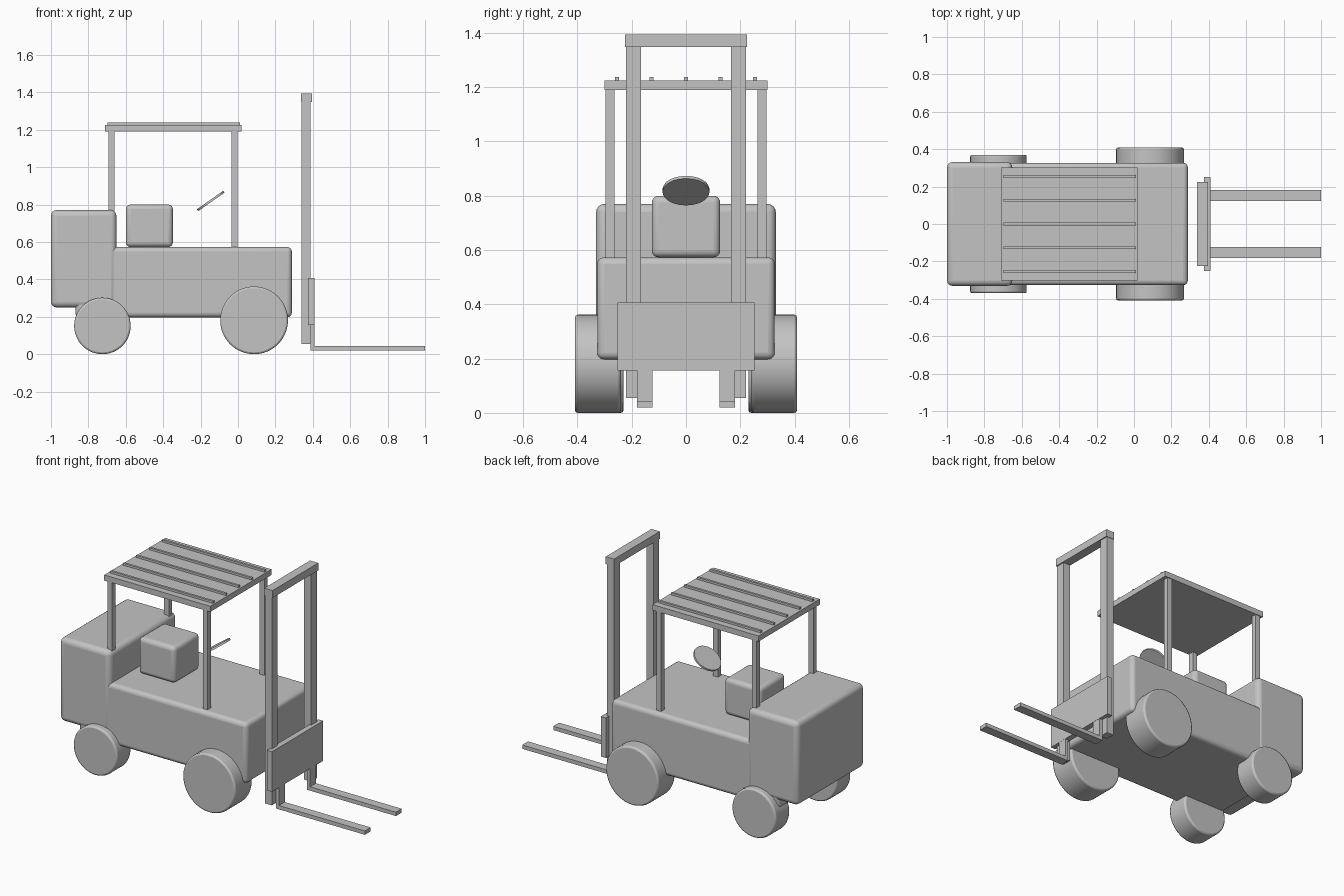
import bpy
import math

cube = bpy.data.objects.get("Cube")
if cube:
    bpy.data.objects.remove(cube, do_unlink=True)

GREY = (0.55, 0.55, 0.55, 1)
paint = bpy.data.materials.new("plain grey")
paint.use_nodes = True
paint.diffuse_color = GREY
paint.node_tree.nodes["Principled BSDF"].inputs["Base Color"].default_value = GREY


def finish(name, bevel, segments=4):
    ob = bpy.context.object
    ob.name = name
    ob.data.materials.append(paint)
    bpy.ops.object.transform_apply(location=False, rotation=False, scale=True)
    if bevel:
        mod = ob.modifiers.new("rounded edges", "BEVEL")
        mod.width = bevel
        mod.segments = segments
        mod.limit_method = "ANGLE"
        mod.angle_limit = math.radians(40)
        bpy.ops.object.shade_smooth_by_angle(angle=math.radians(35))
    return ob


def box(name, x, y, z, bevel=0):
    """Box from (low, high) ranges on each axis."""
    ranges = (x, y, z)
    bpy.ops.mesh.primitive_cube_add(size=1, location=[(a + b) / 2 for a, b in ranges])
    bpy.context.object.scale = [b - a for a, b in ranges]
    return finish(name, bevel)


def disc(name, location, radius, depth, rotation, bevel):
    bpy.ops.mesh.primitive_cylinder_add(vertices=64, radius=radius, depth=depth,
                                        location=location, rotation=rotation)
    return finish(name, bevel, 2)


# Chassis, counterweight and seat
box("body", (-0.87, 0.288), (-0.327, 0.327), (0.197, 0.573), 0.025)
box("counterweight", (-1, -0.65), (-0.331, 0.331), (0.25, 0.77), 0.03)
box("seat", (-0.6, -0.348), (-0.126, 0.126), (0.573, 0.8), 0.025)

# Tilted steering wheel
disc("steering_wheel", (-0.146, 0, 0.819), 0.086, 0.012,
     (0, math.radians(-35), 0), 0)
bpy.ops.object.shade_smooth_by_angle(angle=math.radians(35))

# Overhead guard
box("roof", (-0.71, 0.02), (-0.301, 0.301), (1.19, 1.225))
for i in range(5):
    y = (i - 2) * 0.127
    box(f"roof_slat_{i + 1}", (-0.697, 0.01), (y - 0.007, y + 0.007), (1.22, 1.238))

# Mast top bar and fork carriage
box("mast_crossbar", (0.338, 0.395), (-0.225, 0.225), (1.348, 1.394))
box("carriage", (0.375, 0.41), (-0.252, 0.252), (0.157, 0.406))

# Paired parts on both sides
for side, s in (("left", 1), ("right", -1)):
    def span(inner, outer):
        return sorted((s * inner, s * outer))

    for end, x in (("front", -0.019), ("rear", -0.676)):
        box(f"{end}_{side}_post", (x - 0.016, x + 0.016), span(0.263, 0.296), (0.56, 1.195))
    for end, x, r, inner, outer in (("front", 0.086, 0.181, 0.24, 0.409),
                                    ("rear", -0.725, 0.151, 0.23, 0.37)):
        disc(f"{end}_{side}_wheel", (x, s * (inner + outer) / 2, r), r,
             outer - inner, (math.pi / 2, 0, 0), 0.01)
    box(f"mast_upright_{side}", (0.34, 0.388), span(0.165, 0.222), (0.055, 1.35))
    box(f"fork_shank_{side}", (0.388, 0.409), span(0.124, 0.181), (0.02, 0.3))
    box(f"fork_blade_{side}", (0.39, 1), span(0.124, 0.181), (0.02, 0.044))
